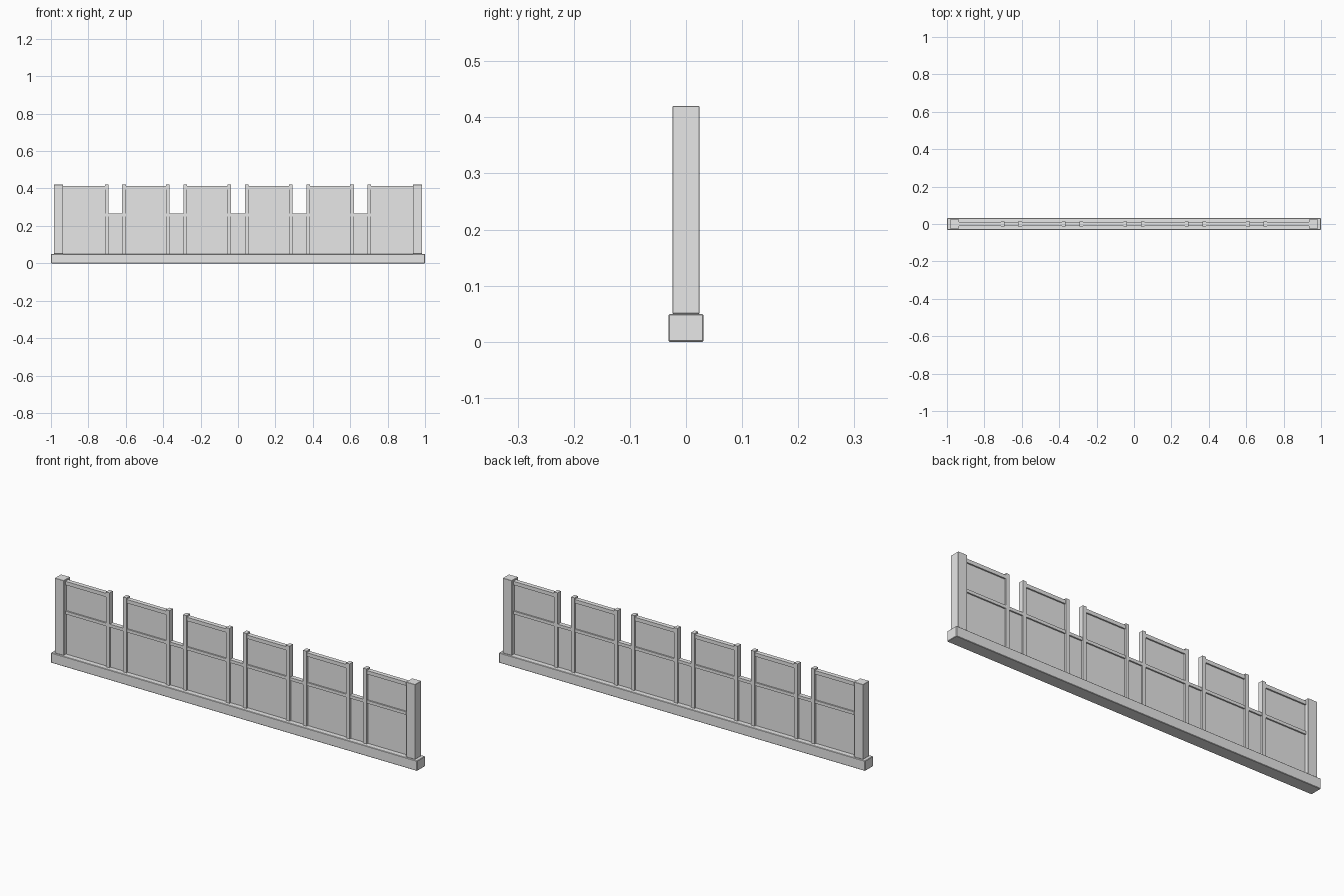
import bpy

# Remove the default cube
cube = bpy.data.objects.get("Cube")
if cube:
    bpy.data.objects.remove(cube, do_unlink=True)

grey = bpy.data.materials.new("plain grey")
grey.use_nodes = True
grey.diffuse_color = (0.8, 0.8, 0.8, 1)
grey.node_tree.nodes["Principled BSDF"].inputs["Base Color"].default_value = grey.diffuse_color


def box(name, x0, x1, half_depth, z0, z1, bevel=0):
    """Box centred on y = 0, given by its x and z limits."""
    bpy.ops.mesh.primitive_cube_add(size=1, location=((x0 + x1) / 2, 0, (z0 + z1) / 2))
    ob = bpy.context.object
    ob.name = name
    ob.scale = (x1 - x0, 2 * half_depth, z1 - z0)
    bpy.ops.object.transform_apply(location=False, rotation=False, scale=True)
    ob.data.materials.append(grey)
    if bevel:
        mod = ob.modifiers.new("Soft edges", 'BEVEL')
        mod.width = bevel
        mod.segments = 1
    return ob


BASE_TOP, SILL, PANEL_TOP, TOP = 0.05, 0.265, 0.412, 0.42
POST_IN, POST_OUT = 0.935, 0.984
GAP_HALF, STUD = 0.037, 0.019
PANEL_Y, RAIL_Y, STUD_Y = 0.004, 0.011, 0.013
gaps = [0.328 * i for i in range(-2, 3)]

# Base beam and end posts
box("base_beam", -1, 1, 0.031, 0, BASE_TOP, 0.002)
box("right_end_post", -POST_OUT, -POST_IN, 0.024, BASE_TOP, TOP, 0.001)
box("left_end_post", POST_IN, POST_OUT, 0.024, BASE_TOP, TOP, 0.001)

# Continuous lower panel and the sill rail on top of it
box("lower_panel", -POST_IN, POST_IN, PANEL_Y, BASE_TOP, SILL - 0.015)
box("sill_rail", -POST_IN, POST_IN, RAIL_Y, SILL - 0.015, SILL)

# Full-height studs on both sides of each gap
for i, x in enumerate(gaps):
    box(f"stud_{i}_right", x - GAP_HALF - STUD, x - GAP_HALF, STUD_Y, BASE_TOP, TOP)
    box(f"stud_{i}_left", x + GAP_HALF, x + GAP_HALF + STUD, STUD_Y, BASE_TOP, TOP)

# Raised upper panels with a cap rail
edge = GAP_HALF + STUD
starts = [-POST_IN] + [x + edge for x in gaps]
ends = [x - edge for x in gaps] + [POST_IN]
for i, (x0, x1) in enumerate(zip(starts, ends)):
    box(f"upper_panel_{i}", x0, x1, PANEL_Y, SILL, PANEL_TOP - 0.018)
    box(f"cap_rail_{i}", x0, x1, RAIL_Y, PANEL_TOP - 0.018, PANEL_TOP)
